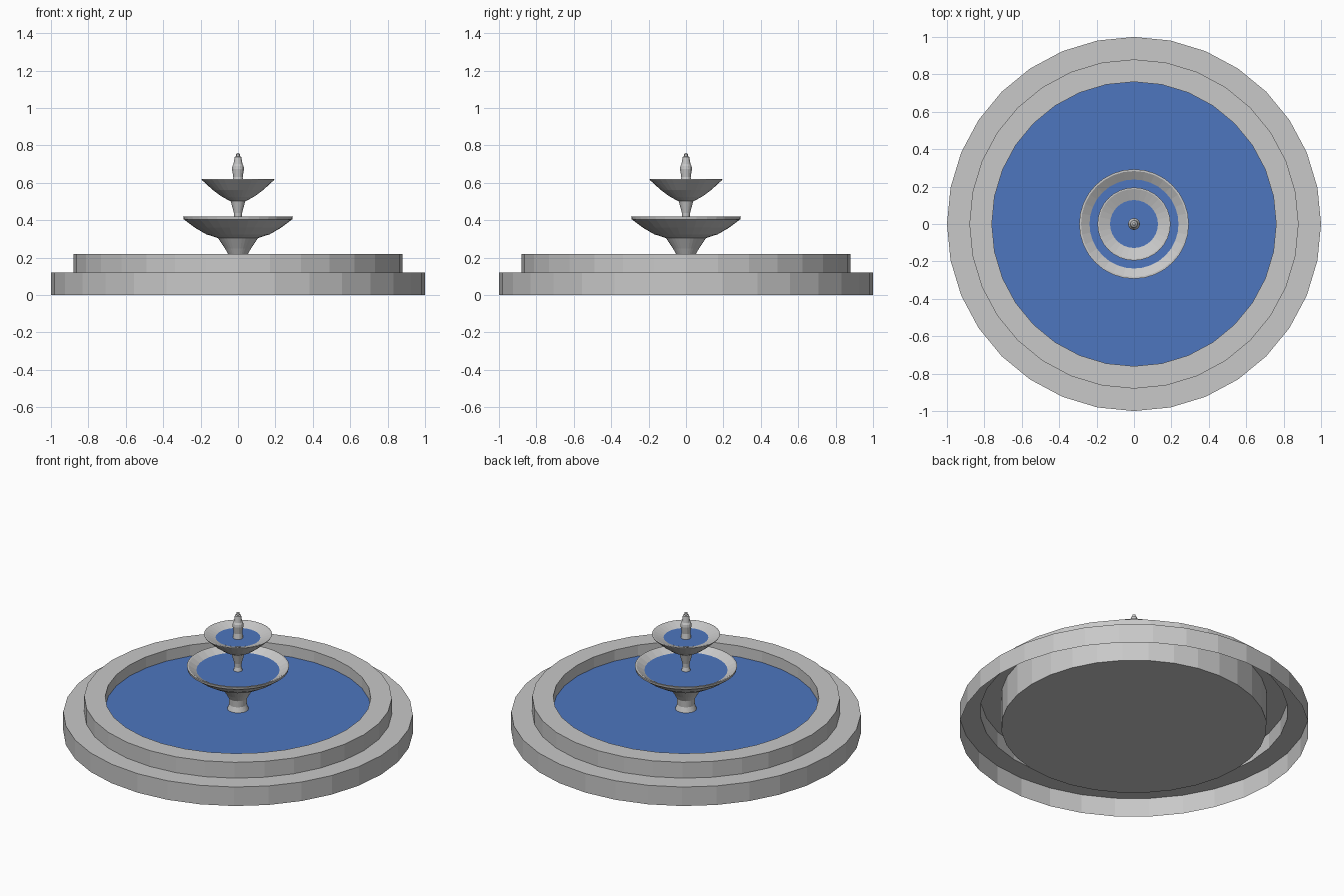
import bpy
import bmesh
from math import cos, sin, tau

cube = bpy.data.objects.get("Cube")
if cube:
    bpy.data.objects.remove(cube, do_unlink=True)

SIDES = 32


def make_material(name, rgb, roughness):
    mat = bpy.data.materials.new(name)
    mat.use_nodes = True
    mat.diffuse_color = (*rgb, 1)
    shader = next(n for n in mat.node_tree.nodes if n.type == "BSDF_PRINCIPLED")
    shader.inputs["Base Color"].default_value = (*rgb, 1)
    shader.inputs["Roughness"].default_value = roughness
    return mat


def lathe(name, profile, mat, sides=SIDES):
    """Turn a (radius, height) profile about z; a zero radius closes to a point."""
    bm = bmesh.new()
    rings = []
    for r, z in profile:
        if r == 0:
            rings.append([bm.verts.new((0, 0, z))] * sides)
        else:
            rings.append([bm.verts.new((r * cos(tau * i / sides), r * sin(tau * i / sides), z))
                          for i in range(sides)])
    for low, high in zip(rings, rings[1:]):
        for i in range(sides):
            j = (i + 1) % sides
            corners = list(dict.fromkeys((low[i], low[j], high[j], high[i])))
            bm.faces.new(corners)
    mesh = bpy.data.meshes.new(name)
    bm.to_mesh(mesh)
    bm.free()
    mesh.materials.append(mat)
    obj = bpy.data.objects.new(name, mesh)
    bpy.context.collection.objects.link(obj)
    return obj


def water_disc(name, radius, z):
    return lathe(name, [(radius, z), (0, z)], water)


stone = make_material("grey stone", (0.58, 0.58, 0.58), 0.8)
water = make_material("blue water", (0.075, 0.18, 0.52), 0.5)

# Stepped basin: a shell open underneath, with a raised floor
lathe("basin", [(1, 0), (1, 0.12), (0.88, 0.12), (0.88, 0.22),
                (0.76, 0.22), (0.76, 0.02), (0, 0.02)], stone)
water_disc("basin_water", 0.76, 0.15)

# Lower pedestal with a flared foot
lathe("lower_pedestal", [(0.065, 0.02), (0.065, 0.14), (0.05, 0.18), (0.053, 0.22),
                         (0.07, 0.25), (0.1, 0.295), (0.11, 0.31)], stone)

# Lower bowl with a thin upright lip
lathe("lower_bowl", [(0, 0.3), (0.1, 0.303), (0.17, 0.325), (0.23, 0.36), (0.29, 0.405),
                     (0.293, 0.42), (0.283, 0.42), (0.235, 0.39), (0.15, 0.345),
                     (0, 0.33)], stone)
water_disc("lower_bowl_water", 0.238, 0.393)

# Upper stem
lathe("upper_stem", [(0.03, 0.34), (0.027, 0.39), (0.02, 0.415), (0.022, 0.44),
                     (0.037, 0.495), (0.042, 0.51)], stone)

# Upper bowl with a sharp rim
lathe("upper_bowl", [(0, 0.5), (0.04, 0.502), (0.085, 0.525), (0.135, 0.562),
                     (0.193, 0.615), (0.195, 0.62), (0.187, 0.62), (0.125, 0.597),
                     (0.08, 0.56), (0, 0.54)], stone)
water_disc("upper_bowl_water", 0.128, 0.599)

# Finial spout
lathe("finial", [(0.032, 0.55), (0.03, 0.6), (0.025, 0.63), (0.032, 0.675), (0.03, 0.69),
                 (0.024, 0.7), (0.018, 0.738), (0.01, 0.742), (0.01, 0.755),
                 (0, 0.76)], stone, 16)
